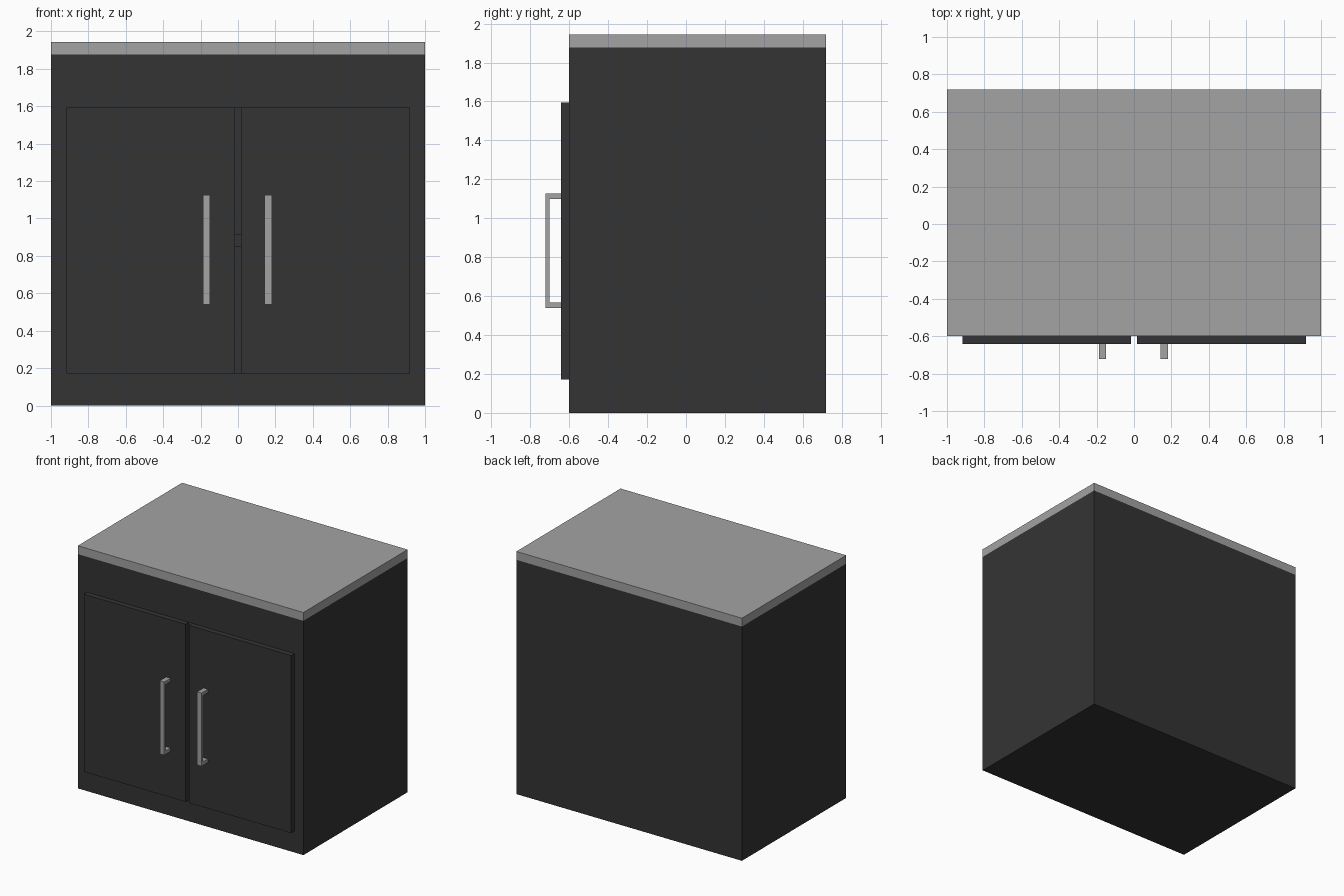
import bpy, bmesh

if "Cube" in bpy.data.objects:
    bpy.data.objects.remove(bpy.data.objects["Cube"])


def material(name, v):
    m = bpy.data.materials.new(name)
    m.diffuse_color = (v, v, v, 1)
    m.use_nodes = True
    m.node_tree.nodes["Principled BSDF"].inputs["Base Color"].default_value = m.diffuse_color
    return m


charcoal = material("charcoal", 0.034)
grey = material("stone_grey", 0.366)


def finish(bm, name, mat):
    bmesh.ops.recalc_face_normals(bm, faces=bm.faces)
    mesh = bpy.data.meshes.new(name)
    bm.to_mesh(mesh)
    bm.free()
    mesh.materials.append(mat)
    ob = bpy.data.objects.new(name, mesh)
    bpy.context.collection.objects.link(ob)
    return ob


def box_mesh(x, y, z):
    bm = bmesh.new()
    bmesh.ops.create_cube(bm, size=1)
    for v in bm.verts:
        v.co = [r[0] if c < 0 else r[1] for c, r in zip(v.co, (x, y, z))]
    return bm


def box(name, x, y, z, mat):
    return finish(box_mesh(x, y, z), name, mat)


# Cabinet body: solid block with a hollow sunk in behind the doors
bm = box_mesh((-1, 1), (-0.6, 0.72), (0, 1.877))
bm.normal_update()
front = min(bm.faces, key=lambda f: f.calc_center_median().y)
bmesh.ops.inset_region(bm, faces=[front], thickness=0.05)
for v in front.verts:
    v.co.x = 0.91 if v.co.x > 0 else -0.91
    v.co.z = 1.592 if v.co.z > 0.9 else 0.173
back = bmesh.ops.extrude_face_region(bm, geom=[front])["geom"]
for v in back:
    if isinstance(v, bmesh.types.BMVert):
        v.co.y = 0.65
if front.is_valid:
    bmesh.ops.delete(bm, geom=[front], context='FACES_ONLY')
finish(bm, "cabinet_body", charcoal)

# Inner shelf and worktop
box("shelf", (-0.91, 0.91), (-0.598, 0.65), (0.85, 0.915), charcoal)
box("worktop", (-1, 1), (-0.6, 0.72), (1.877, 1.944), grey)

# Doors
box("left_door", (-0.917, -0.016), (-0.642, -0.6), (0.171, 1.594), charcoal)
box("right_door", (0.016, 0.92), (-0.642, -0.6), (0.171, 1.594), charcoal)

# Bar handles: bracket profile in the y-z plane, extruded sideways
profile = [(-0.642, 0.539), (-0.722, 0.539), (-0.722, 1.126), (-0.642, 1.126),
           (-0.642, 1.099), (-0.702, 1.099), (-0.702, 0.568), (-0.642, 0.568)]
for name, x0 in (("left_handle", -0.188), ("right_handle", 0.143)):
    bm = bmesh.new()
    face = bm.faces.new([bm.verts.new((x0, y, z)) for y, z in profile])
    ext = bmesh.ops.extrude_face_region(bm, geom=[face])["geom"]
    bmesh.ops.translate(bm, vec=(0.039, 0, 0),
                        verts=[v for v in ext if isinstance(v, bmesh.types.BMVert)])
    if not any(f.is_valid and abs(f.calc_center_median().x - x0) < 1e-5 for f in bm.faces):
        bm.faces.new([v for v in bm.verts if abs(v.co.x - x0) < 1e-5])
    finish(bm, name, grey)
